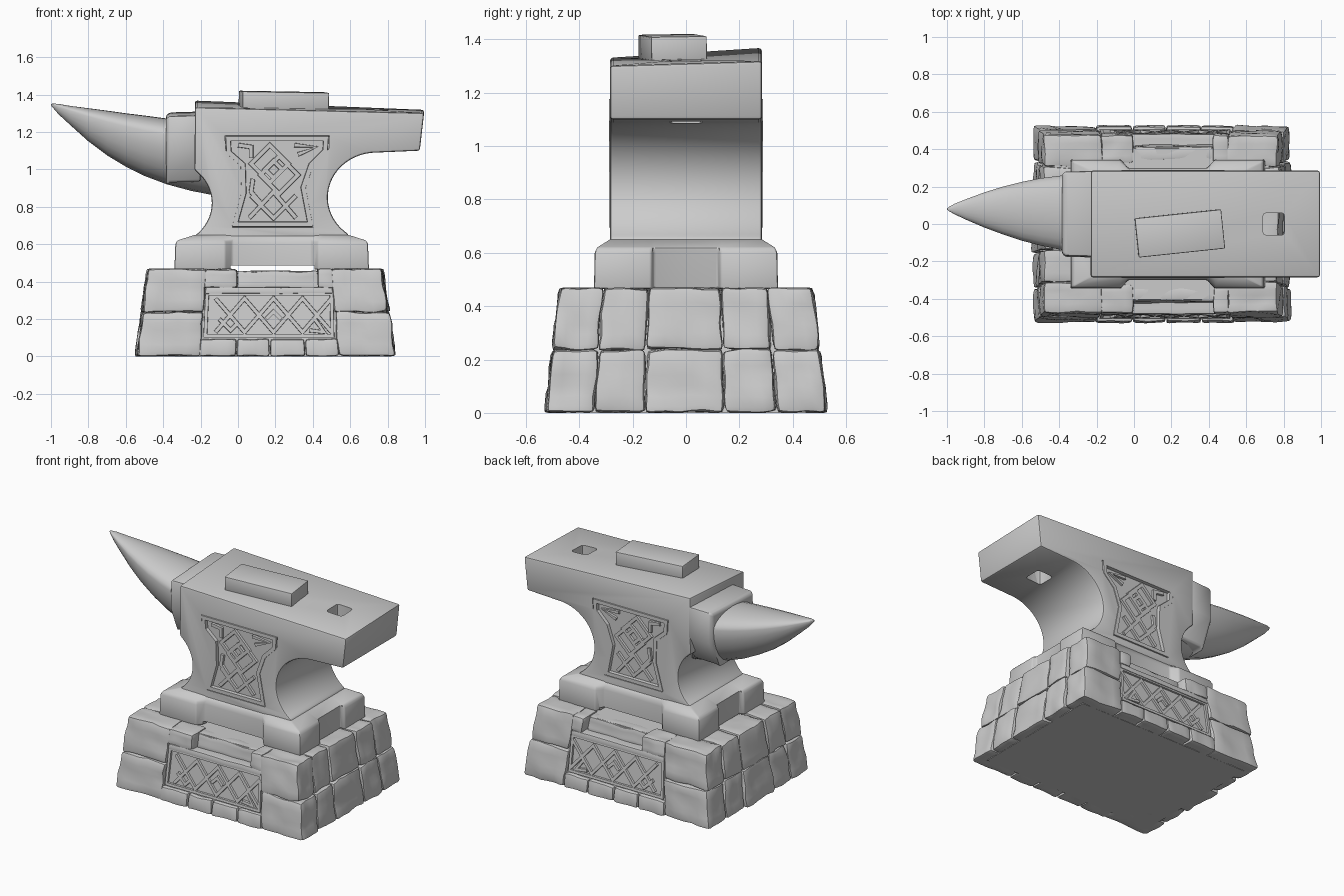
import bpy, bmesh, math, random
from mathutils import Vector, noise

random.seed(4)
if "Cube" in bpy.data.objects:
    bpy.data.objects.remove(bpy.data.objects["Cube"])

grey = bpy.data.materials.new("plain grey")
grey.use_nodes = True
grey.diffuse_color = (0.6, 0.6, 0.6, 1)
grey.node_tree.nodes["Principled BSDF"].inputs["Base Color"].default_value = (0.6, 0.6, 0.6, 1)


def activate(ob):
    bpy.ops.object.select_all(action='DESELECT')
    ob.select_set(True)
    bpy.context.view_layer.objects.active = ob


def finish(name, bm, bevel=0, angle=35):
    bmesh.ops.recalc_face_normals(bm, faces=bm.faces[:])
    me = bpy.data.meshes.new(name)
    bm.to_mesh(me)
    bm.free()
    me.materials.append(grey)
    ob = bpy.data.objects.new(name, me)
    bpy.context.collection.objects.link(ob)
    activate(ob)
    if bevel:
        mod = ob.modifiers.new("bevel", 'BEVEL')
        mod.width, mod.segments, mod.limit_method = bevel, 2, 'ANGLE'
        mod.angle_limit = math.radians(35)
        bpy.ops.object.modifier_apply(modifier=mod.name)
    bpy.ops.object.shade_smooth_by_angle(angle=math.radians(angle))
    return ob


def loft(name, rings, bevel=0, angle=35):
    bm = bmesh.new()
    vs = [[bm.verts.new(p) for p in r] for r in rings]
    n = len(vs[0])
    for a, b in zip(vs, vs[1:]):
        for i in range(n):
            bm.faces.new((a[i], a[(i + 1) % n], b[(i + 1) % n], b[i]))
    bm.faces.new(vs[0])
    bm.faces.new(vs[-1])
    return finish(name, bm, bevel, angle)


def cut(ob, cutter):
    activate(ob)
    mod = ob.modifiers.new("cut", 'BOOLEAN')
    mod.operation, mod.solver, mod.object = 'DIFFERENCE', 'EXACT', cutter
    bpy.ops.object.modifier_apply(modifier=mod.name)
    bpy.data.objects.remove(cutter)
    bpy.ops.object.shade_smooth_by_angle(angle=math.radians(35))


def box(name, x, y, z, bevel=0):
    return loft(name, [[(x[0], y[0], h), (x[1], y[0], h), (x[1], y[1], h), (x[0], y[1], h)]
                       for h in z], bevel)


def arc(cx, cz, rx, rz, a0, a1, n=16):
    angles = [math.radians(a0 + (a1 - a0) * i / n) for i in range(n + 1)]
    return [(cx + rx * math.cos(a), cz + rz * math.sin(a)) for a in angles]


# Raised strips with mitred corners, laid on a wall whose y is given by depth(z)
def straps(name, lines, width, depth, raise_by, side):
    bm = bmesh.new()
    for pts, closed in lines:
        p = [Vector(q) for q in pts]
        n, rows = len(p), []
        for i in range(n):
            d0 = p[i] - p[i - 1] if i or closed else p[1] - p[0]
            d1 = p[(i + 1) % n] - p[i] if i < n - 1 or closed else d0
            d0, d1 = d0.normalized(), d1.normalized()
            n0, n1 = Vector((-d0.y, d0.x)), Vector((-d1.y, d1.x))
            m = (n0 + n1) * (width / 2) / max(0.4, 1 + n0.dot(n1))
            rows.append([bm.verts.new((q.x, side * (depth(q.y) - up), q.y))
                         for q, up in ((p[i] - m, -.01), (p[i] - m * .8, raise_by),
                                       (p[i] + m * .8, raise_by), (p[i] + m, -.01))])
        for i in range(n if closed else n - 1):
            a, b = rows[i], rows[(i + 1) % n]
            for k in range(4):
                bm.faces.new((a[k], a[(k + 1) % 4], b[(k + 1) % 4], b[k]))
        if not closed:
            bm.faces.new(rows[0])
            bm.faces.new(rows[-1])
    return finish(name, bm, 0, 25)


# ---- Stone base, narrowing upwards
MID = 0.145


def taper(p):
    return Vector((MID + (p.x - MID) * (1 - .2 * p.z), p.y * (1 - .22 * p.z), p.z))


def stone(name, x, y, z, rough=.011):
    bm = bmesh.new()
    bmesh.ops.create_cube(bm, size=1)
    dims = [(x[0], x[1]), (y[0], y[1]), (z[0], z[1])]
    for v in bm.verts:
        v.co = Vector([sum(d) / 2 + c * (d[1] - d[0] - .003) for d, c in zip(dims, v.co)])
    small = min(d[1] - d[0] for d in dims)
    bmesh.ops.bevel(bm, geom=bm.edges[:], offset=min(.022, small * .18), segments=2,
                    profile=.6, affect='EDGES')
    bmesh.ops.subdivide_edges(bm, edges=[e for e in bm.edges if e.calc_length() > .06],
                              cuts=4, use_grid_fill=True)
    seed = Vector((random.random() * 50, random.random() * 50, 0))
    for v in bm.verts:
        v.co = taper(v.co + noise.noise_vector(v.co * 11 + seed) * rough)
        v.co.z = min(max(v.co.z, 0), .47)
    return finish(name, bm, 0, 32)


core = box("base_core", (-.49, .78), (-.45, .45), (0, .456))
for v in core.data.vertices:
    v.co = taper(v.co)

rows_y = (-.53, -.345, -.155, .145, .34, .53)
for course, z in (("lower", (0, .24)), ("upper", (.235, .47))):
    for side, x in (("right", (-.55, -.2)), ("left", (.535, .84))):
        for i in range(5):
            grow = random.uniform(-.012, .004)
            xs = (x[0] - grow, x[1]) if side == "right" else (x[0], x[1] + grow)
            stone(f"{course}_{side}_stone", xs, rows_y[i:i + 2], z)


def wall(z):
    return -.505 * (1 - .22 * z)


zig = [(-.12 + .155 * i, .13 + .18 * (i % 2)) for i in range(5)]
zag = [(x, .44 - z) for x, z in zig]
hooks = [([(-.1, .2), (-.04, .14), (.0, .18)], False), ([(.38, .14), (.46, .13), (.41, .2)], False),
         ([(.15, .2), (.19, .24), (.23, .2)], False)]
rim = [((-.175, .11), (.505, .11), (.5, .335), (-.165, .335)), True]

for side, label in ((1, "front"), (-1, "back")):
    def span(a, b):
        return tuple(sorted((side * a, side * b)))
    slab = box(f"{label}_panel", (-.21, .545), span(-.505, -.35), (.05, .36))
    for v in slab.data.vertices:
        v.co = taper(v.co)
    straps(f"{label}_panel_rim", [rim], .022, wall, .012, side)
    straps(f"{label}_panel_straps", [(zig, False), (zag, False)] + hooks, .024, wall, .013, side)
    cuts = (-.21, -.01, .17, .36, .54)
    for a, b in zip(cuts, cuts[1:]):
        stone(f"{label}_bottom_stone", (a, b), span(-.532, -.4), (0, .095), .006)
    stone(f"{label}_shelf", (-.2, .535), span(-.525, -.4), (.335, .372), .004)
    stone(f"{label}_top_stone", (-.21, -.015), span(-.53, -.36), (.365, .468), .008)
    stone(f"{label}_top_stone", (.45, .545), span(-.53, -.36), (.365, .468), .008)
    stone(f"{label}_back_ledge", (-.02, .455), span(-.46, -.38), (.36, .458), .01)

# ---- Anvil foot with notched sides
half = [(.70, -.10), (.70, -.345), (.43, -.345), (.39, -.30)]
cx, ny = .18, .13


def foot_ring(z, dx, dy, notch):
    corner = [(.52, .345), (.25, .345), (.21, .30)]
    quarter = [(.52 - notch, .12), (.52, .13)] + corner
    out = []
    for sx, sy, flip in ((1, 1, 0), (-1, 1, 1), (-1, -1, 0), (1, -1, 1)):
        q = quarter[::-1] if flip else quarter
        out += [(cx + sx * (a - (dx if a > .45 else 0)),
                 sy * (b - (dy if b > .2 else 0) * (1 if b > .32 else .3)), z) for a, b in q]
    return out


foot = loft("foot", [foot_ring(.465, 0, 0, .03), foot_ring(.6, .005, .003, .03),
                     foot_ring(.62, .015, .012, .012), foot_ring(.65, .11, .06, 0)], .008)
cut(foot, box("foot_cutter", (-.04, .41), (-.6, .6), (.4, .485)))

# ---- Anvil body: one profile pushed through, with a slightly leaning top
profile = [(-.23, .6), (.59, .6)] + arc(.74, .85, .26, .24, 235, 90, 22)
profile += [(.972, 1.1), (.995, 1.31), (-.23, 1.35)] + arc(-.4, .82, .26, .23, 50, -50)


def lean(x, z, y):
    if z < 1.3:
        return (x, y, z)
    return (x, y, z + y * (.065 if x < 0 else .03))


body = loft("body", [[lean(x, z, y) for x, z in profile] for y in (-.285, .285)], .012)

# Square hole through the heel
cut(body, box("hole_cutter", (.69, .805), (-.06, .06), (.9, 1.5), .018))

# Sunken hourglass panels with woven straps
outline = [(-.07, 1.18), (.49, 1.18), (.485, 1.11), (.405, 1.03), (.36, .9),
           (.40, .69), (-.03, .69), (.02, .87), (.015, 1.03), (-.065, 1.1)]
middle = Vector((.19, .95))
frame = [Vector(p) + (middle - Vector(p)) * .065 for p in outline]


def diamond(x, z, r, s=1.0):
    return [(x - r, z), (x, z + r * s), (x + r, z), (x, z - r * s)], True


weave = [diamond(.17, 1.03, .1), diamond(.22, .97, .1), diamond(.19, 1.0, .045),
         ([(.06, .74), (.19, .88), (.31, .74)], False),
         ([(.07, .86), (.19, .74), (.31, .86)], False),
         ([(.0, 1.13), (.07, 1.12), (.07, 1.06)], False),
         ([(.32, 1.08), (.42, 1.12), (.3, 1.13)], False),
         ([(.08, .95), (.07, .88), (.13, .81)], False)]
for side, label in ((1, "front"), (-1, "back")):
    cut(body, loft("panel_cutter", [[(x, side * y, z) for x, z in outline] for y in (-.4, -.267)]))
    straps(f"{label}_frame", [(frame, True)], .03, lambda z: -.267, .022, side)
    straps(f"{label}_weave", weave, .026, lambda z: -.267, .014, side)

# ---- Collar and horn
yz = [(-.175, 1.1), (-.17, 1.285), (.28, 1.305), (.28, 1.1), (.2, .93), (-.1, .93)]
loft("collar", [[(x, .055 + (y - .055) * s, z - d) for y, z in yz]
                for x, s, d in ((-.385, .94, .015), (-.365, 1, 0), (-.2, 1.02, -.005))], .012)

sections = [(-.12, .86, 1.24, .22, .05), (-.25, .885, 1.255, .215, .055),
            (-.38, .92, 1.272, .2, .06), (-.5, .965, 1.288, .18, .065),
            (-.6, 1.015, 1.3, .157, .068), (-.7, 1.075, 1.314, .128, .072),
            (-.8, 1.15, 1.327, .094, .075), (-.9, 1.24, 1.34, .054, .078),
            (-.96, 1.295, 1.35, .028, .08), (-.99, 1.33, 1.352, .011, .08),
            (-1, 1.343, 1.35, .003, .08)]
rings = []
for x, low, high, w, y in sections:
    mid = high - .25 * (high - low)
    rings.append([(x, y + w * c, mid + s * ((high - mid) if s > 0 else (mid - low)))
                  for c, s in arc(0, 0, 1, 1, 0, 345, 23)])
loft("horn", rings, 0, 50)

# ---- Ingot lying askew on the face
ingot = box("ingot", (-.232, .232), (-.105, .105), (-.05, .045), .006)
ingot.location = (.245, -.05, 1.37)
ingot.rotation_euler = (math.radians(1), math.radians(1), math.radians(6))
